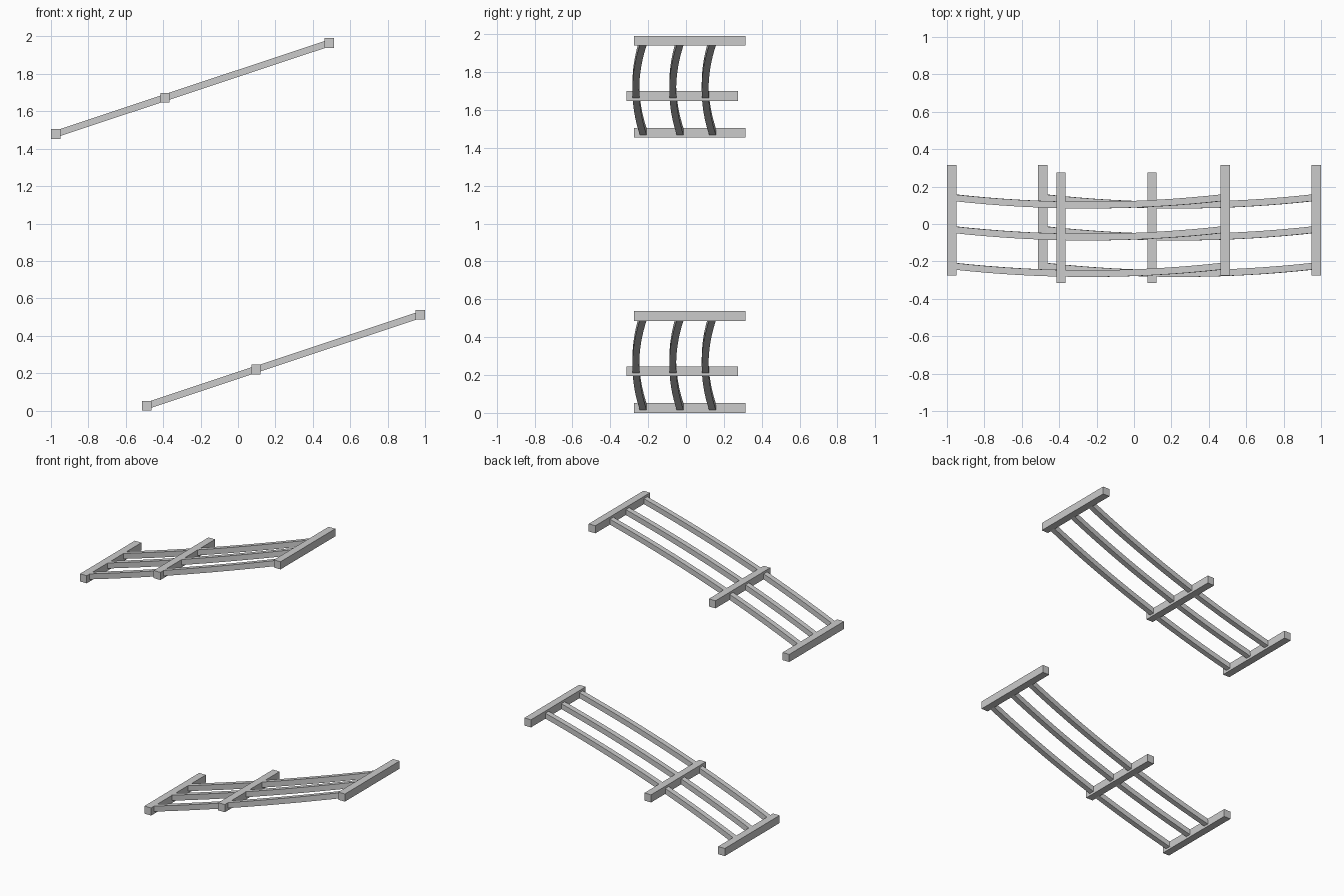
import bpy, bmesh
from mathutils import Vector

if "Cube" in bpy.data.objects:
    bpy.data.objects.remove(bpy.data.objects["Cube"])

SLOPE = 0.486 / 1.462            # rise of each ladder along x
HALF = 0.731                     # half the span between end bars
SAG = 0.041                      # bow of the rails towards the front
W = 0.036                        # rail thickness
STEPS = 16


def finish(name, bm):
    bmesh.ops.recalc_face_normals(bm, faces=bm.faces)
    mesh = bpy.data.meshes.new(name)
    bm.to_mesh(mesh)
    bm.free()
    obj = bpy.data.objects.new(name, mesh)
    bpy.context.collection.objects.link(obj)
    return obj


def crossbar(name, x, y, z):
    bm = bmesh.new()
    bmesh.ops.create_cube(bm, size=1)
    bmesh.ops.scale(bm, vec=(0.05, 0.59, 0.052), verts=bm.verts)
    bmesh.ops.translate(bm, vec=(x, y, z), verts=bm.verts)
    return finish(name, bm)


def rail(name, cx, y_end, cz):
    """Square section swept along a sloping, gently bowed path."""
    bm = bmesh.new()
    up = Vector((-SLOPE, 0, 1)).normalized() * W / 2
    rings = []
    for i in range(STEPS + 1):
        t = -1 + 2 * i / STEPS
        p = Vector((cx + t * HALF, y_end - SAG * (1 - t * t),
                    cz + t * HALF * SLOPE))
        side = Vector((0, W / 2, 0))
        rings.append([bm.verts.new(p + a * side + b * up)
                      for a, b in ((-1, -1), (1, -1), (1, 1), (-1, 1))])
    for r, s in zip(rings, rings[1:]):
        for k in range(4):
            n = (k + 1) % 4
            bm.faces.new((r[k], r[n], s[n], s[k]))
    bm.faces.new(rings[0])
    bm.faces.new(rings[-1])
    return finish(name, bm)


# Two identical ladders, one above the other
for label, cx, cz in (("lower", 0.243, 0.269), ("upper", -0.243, 1.722)):
    # End bars, and a middle bar set forward with the bow
    for part, dx, y in (("low_end", -HALF, 0.02), ("middle", -0.147, -0.02),
                        ("high_end", HALF, 0.02)):
        crossbar(f"{label}_{part}_bar", cx + dx, y, cz + dx * SLOPE)
    # Three bowed rails
    for part, y in (("front", -0.224), ("centre", -0.029), ("back", 0.142)):
        rail(f"{label}_{part}_rail", cx, y, cz)
